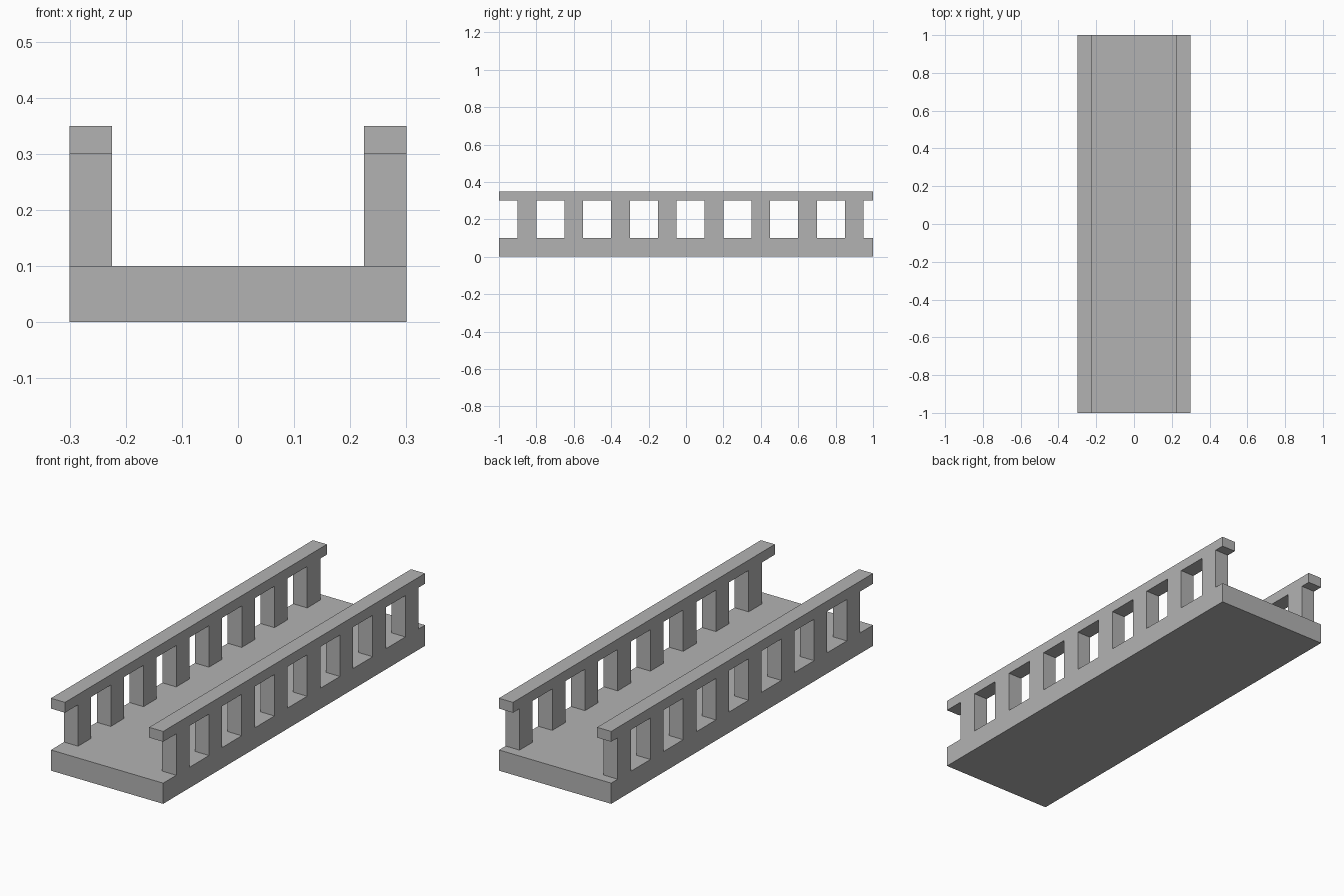
import bpy

if "Cube" in bpy.data.objects:
    bpy.data.objects.remove(bpy.data.objects["Cube"])

grey = bpy.data.materials.new("stone_grey")
grey.diffuse_color = (0.45, 0.45, 0.45, 1)
grey.use_nodes = True
grey.node_tree.nodes["Principled BSDF"].inputs["Base Color"].default_value = grey.diffuse_color


def box(name, x, y, z):
    """Box spanning the (min, max) pairs x, y and z."""
    spans = (x, y, z)
    bpy.ops.mesh.primitive_cube_add(size=1, location=[(a + b) / 2 for a, b in spans])
    ob = bpy.context.object
    ob.name = name
    ob.scale = [b - a for a, b in spans]
    bpy.ops.object.transform_apply(location=False, rotation=False, scale=True)
    ob.data.materials.append(grey)
    return ob


DECK_TOP, POST_TOP, RAIL_TOP = 0.10, 0.30, 0.35

# Bridge deck
box("deck", (-0.3, 0.3), (-1, 1), (0, DECK_TOP))

# Railings: a row of posts under a handrail on each side
for side, x in (("left", (-0.3, -0.225)), ("right", (0.225, 0.3))):
    for i in range(8):
        y = -0.9 + 0.25 * i
        box(f"{side}_post_{i + 1}", x, (y, y + 0.1), (DECK_TOP, POST_TOP))
    box(f"{side}_handrail", x, (-1, 1), (POST_TOP, RAIL_TOP))
